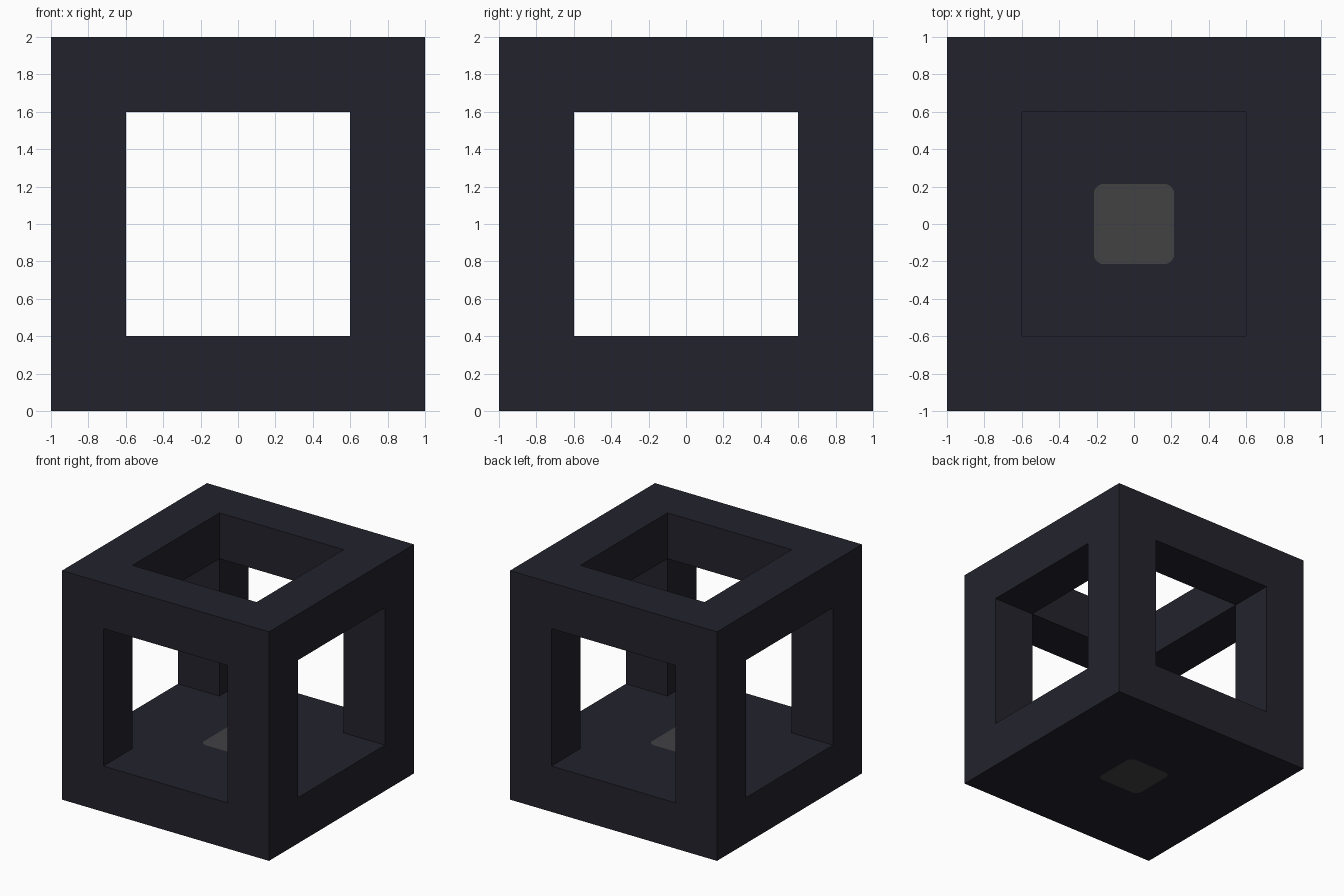
import bpy
import bmesh

old = bpy.data.objects.get("Cube")
if old:
    bpy.data.objects.remove(old, do_unlink=True)

SIZE = 2.0      # outer edge of the frame
OPENING = 1.2   # square window width
BAR = 0.4       # thickness of the bars and floor


def material(name, color):
    mat = bpy.data.materials.new(name)
    mat.use_nodes = True
    mat.diffuse_color = color
    mat.node_tree.nodes["Principled BSDF"].inputs["Base Color"].default_value = color
    return mat


def box(name, low, high, mat, corner=0.0):
    """Box between two corners, with optional rounded vertical edges."""
    bm = bmesh.new()
    bmesh.ops.create_cube(bm, size=1)
    for v in bm.verts:
        v.co = [high[i] if v.co[i] > 0 else low[i] for i in range(3)]
    if corner:
        upright = [e for e in bm.edges if abs(e.verts[0].co.z - e.verts[1].co.z) > 0.01]
        bmesh.ops.bevel(bm, geom=upright, offset=corner, segments=6,
                        profile=0.5, affect='EDGES')
    mesh = bpy.data.meshes.new(name)
    bm.to_mesh(mesh)
    bm.free()
    mesh.materials.append(mat)
    obj = bpy.data.objects.new(name, mesh)
    bpy.context.collection.objects.link(obj)
    return obj


def cut(target, cutter):
    """Subtract the cutter from the target and apply the result."""
    mod = target.modifiers.new("cut", 'BOOLEAN')
    mod.operation = 'DIFFERENCE'
    mod.solver = 'EXACT'
    mod.object = cutter
    bpy.context.view_layer.objects.active = target
    bpy.ops.object.modifier_apply(modifier=mod.name)


dark = material("dark navy", (0.0165, 0.0165, 0.0255, 1))
grey = material("charcoal grey", (0.054, 0.054, 0.057, 1))

# Outer cube
h, w = SIZE / 2, OPENING / 2
frame = box("cube_frame", (-h, -h, 0), (h, h, SIZE), dark)

# Square windows through the four sides, and one down to the solid floor
for axis in range(3):
    low, high = [-w, -w, BAR], [w, w, SIZE - BAR]
    high[axis] += SIZE
    if axis < 2:
        low[axis] -= SIZE
    cutter = box("window_cutter", low, high, dark)
    cut(frame, cutter)
    bpy.data.objects.remove(cutter, do_unlink=True)

# Rounded square plug set flush through the floor
p = 0.215
plug_cutter = box("plug_cutter", (-p, -p, -BAR), (p, p, BAR * 2), dark, 0.055)
cut(frame, plug_cutter)
bpy.data.objects.remove(plug_cutter, do_unlink=True)
box("floor_plug", (-p, -p, 0), (p, p, BAR), grey, 0.055)
